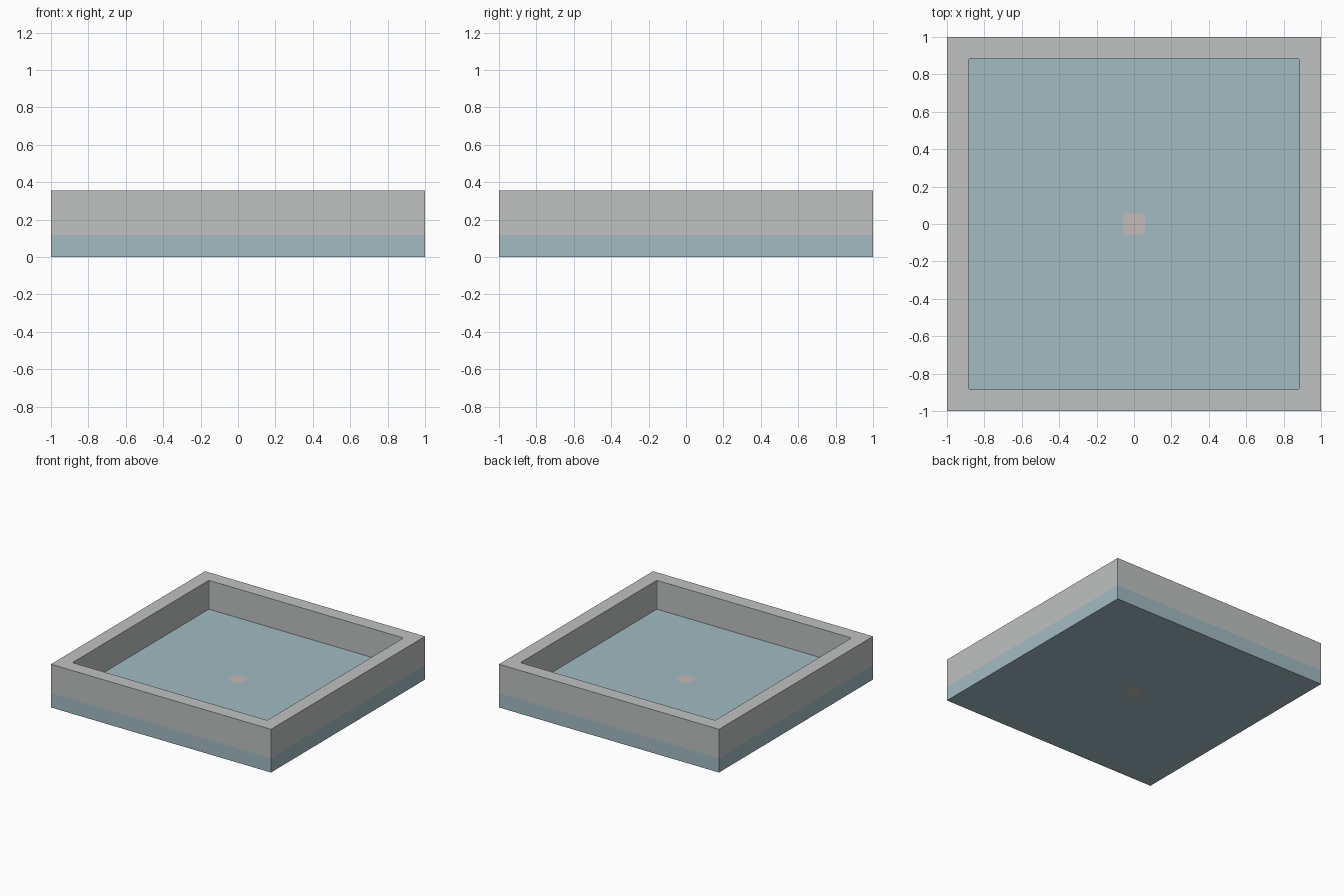
import bpy
import bmesh
import math

cube = bpy.data.objects.get("Cube")
if cube:
    bpy.data.objects.remove(cube, do_unlink=True)

HEIGHT = 0.355
FLOOR = 0.118
INNER = 0.885
DRAIN = 0.06


def linear(value):
    c = value / 255
    return c / 12.92 if c <= 0.04045 else ((c + 0.055) / 1.055) ** 2.4


def material(name, r, g, b):
    mat = bpy.data.materials.new(name)
    mat.use_nodes = True
    colour = (linear(r), linear(g), linear(b), 1)
    mat.diffuse_color = colour
    mat.node_tree.nodes["Principled BSDF"].inputs["Base Color"].default_value = colour
    return mat


def rounded_square(half, radius=0.0, steps=4):
    """Outline of a square with optional rounded corners."""
    if not radius:
        return [(-half, -half), (half, -half), (half, half), (-half, half)]
    points = []
    core = half - radius
    for corner, (sx, sy) in enumerate([(1, 1), (-1, 1), (-1, -1), (1, -1)]):
        for i in range(steps + 1):
            a = math.pi / 2 * (corner + i / steps)
            points.append((sx * core + radius * math.cos(a),
                           sy * core + radius * math.sin(a)))
    return points


def slab(name, outlines, bottom, top, mat):
    """Extrude an outline upwards; a second outline becomes a hole."""
    bm = bmesh.new()
    edges = []
    for outline in outlines:
        verts = [bm.verts.new((x, y, bottom)) for x, y in outline]
        edges += [bm.edges.new((v, verts[i - 1])) for i, v in enumerate(verts)]
    bmesh.ops.triangle_fill(bm, edges=edges, use_beauty=True, use_dissolve=False)
    result = bmesh.ops.extrude_face_region(bm, geom=bm.faces[:], use_keep_orig=True)
    raised = [g for g in result["geom"] if isinstance(g, bmesh.types.BMVert)]
    bmesh.ops.translate(bm, verts=raised, vec=(0, 0, top - bottom))
    bmesh.ops.recalc_face_normals(bm, faces=bm.faces[:])
    mesh = bpy.data.meshes.new(name)
    bm.to_mesh(mesh)
    bm.free()
    mesh.materials.append(mat)
    obj = bpy.data.objects.new(name, mesh)
    bpy.context.collection.objects.link(obj)
    return obj


grey = material("wall grey", 191, 194, 193)
blue = material("pale blue", 162, 187, 194)
warm = material("drain warm grey", 194, 188, 185)

outer = rounded_square(1.0)
inner = rounded_square(INNER, 0.01, 2)
drain = rounded_square(DRAIN, 0.025)

# Floor slab with an opening for the drain
slab("base_floor", [outer, drain], 0, FLOOR, blue)
# Raised wall around the edge
slab("rim_wall", [outer, inner], FLOOR, HEIGHT, grey)
# Flush plug filling the drain opening
slab("drain", [drain], 0, FLOOR, warm)
